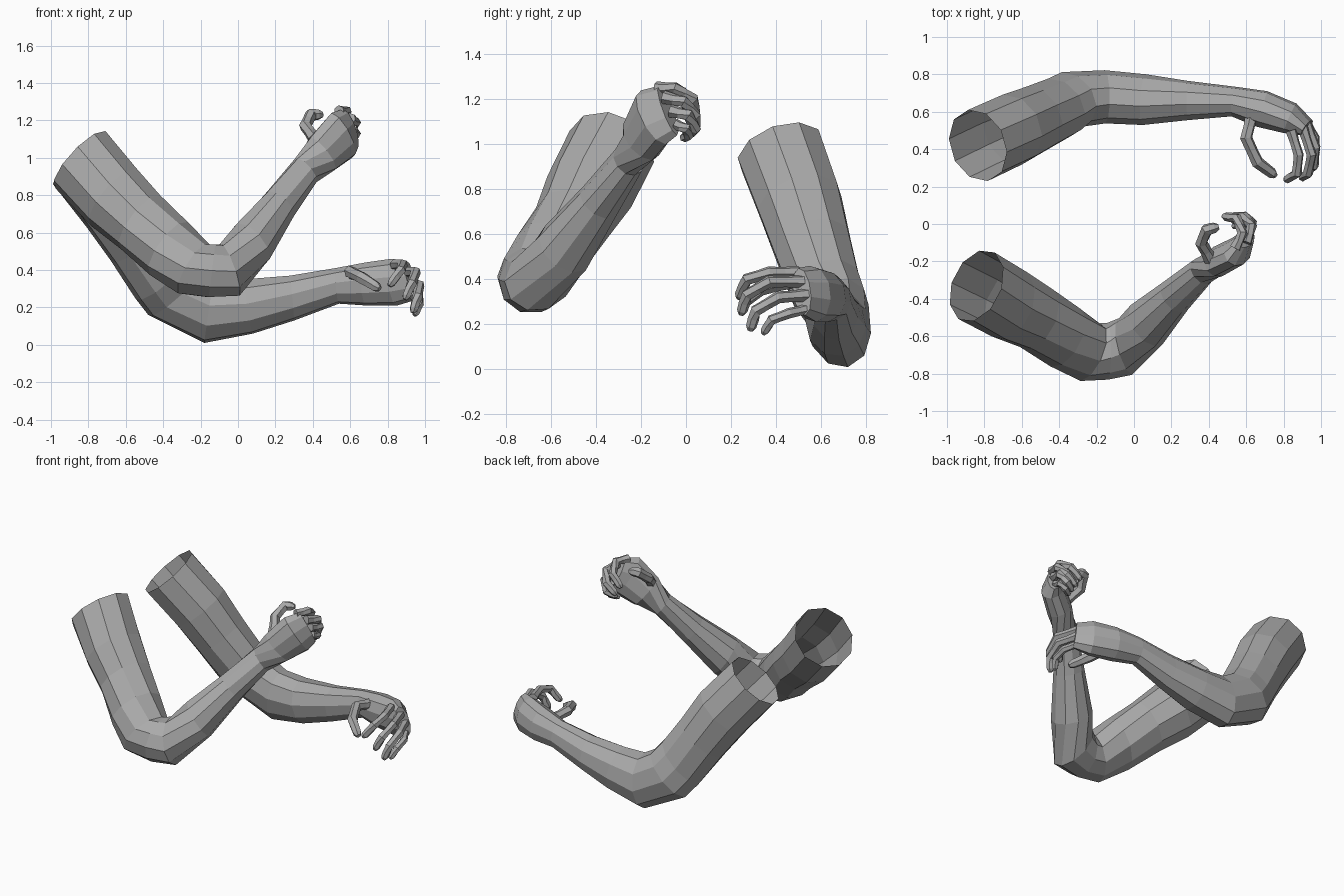
import bpy
import bmesh
from math import cos, sin, tau
from mathutils import Vector

cube = bpy.data.objects.get("Cube")
if cube:
    bpy.data.objects.remove(cube)

skin = bpy.data.materials.new("grey_skin")
skin.use_nodes = True
grey = (0.4, 0.4, 0.4, 1)
skin.diffuse_color = grey
skin.node_tree.nodes["Principled BSDF"].inputs["Base Color"].default_value = grey


def loft(name, rings, sides, cap_start=False):
    """Skin a tube over rings given as (crease-side point, outer point, half width)."""
    bm = bmesh.new()
    inner = [Vector(r[0]) for r in rings]
    outer = [Vector(r[1]) for r in rings]
    mids = [(a + b) / 2 for a, b in zip(inner, outer)]
    loops = []
    for i, (a, mid) in enumerate(zip(inner, mids)):
        along = mids[min(i + 1, len(mids) - 1)] - mids[max(i - 1, 0)]
        u = a - mid
        v = along.cross(u).normalized() * rings[i][2]
        loops.append([bm.verts.new(mid + u * cos(tau * k / sides) + v * sin(tau * k / sides))
                      for k in range(sides)])
    for low, high in zip(loops, loops[1:]):
        for k in range(sides):
            n = (k + 1) % sides
            bm.faces.new((low[k], low[n], high[n], high[k]))
    bm.faces.new(loops[-1])
    if cap_start:
        bm.faces.new(loops[0][::-1])
    bmesh.ops.recalc_face_normals(bm, faces=bm.faces)
    mesh = bpy.data.meshes.new(name)
    bm.to_mesh(mesh)
    bm.free()
    mesh.materials.append(skin)
    obj = bpy.data.objects.new(name, mesh)
    bpy.context.collection.objects.link(obj)


def digit(name, joints, across, radius):
    """Jointed finger tube with a knuckle bulge and a rounded tip."""
    pts = [Vector(p) for p in joints]
    path, sizes = [pts[0]], [1.1]
    for a, b in zip(pts, pts[1:]):
        path += [a.lerp(b, 0.5), b]
        sizes += [0.92, 1.0]
    path.append(pts[-1] + (pts[-1] - pts[-2]).normalized() * radius * 0.7)
    sizes[-1] = 0.85
    sizes.append(0.45)
    rings = []
    for i, (p, s) in enumerate(zip(path, sizes)):
        along = (path[min(i + 1, len(path) - 1)] - path[max(i - 1, 0)]).normalized()
        side = (across - along * across.dot(along)).normalized() * radius * s
        rings.append((p + side, p - side, radius * s))
    loft(name, rings, 6, True)


# Arm sections run shoulder, upper arm, elbow fan, forearm, wrist, palm, knuckles
near_arm = [
    ((-.70, -.23, 1.10), (-.985, -.43, .88), .20),
    ((-.53, -.34, .90), (-.80, -.52, .68), .20),
    ((-.40, -.42, .76), (-.64, -.59, .55), .175),
    ((-.26, -.50, .61), (-.48, -.71, .42), .165),
    ((-.15, -.56, .48), (-.32, -.81, .33), .15),
    ((-.13, -.55, .48), (-.15, -.81, .31), .145),
    ((-.10, -.53, .49), (.01, -.78, .31), .14),
    ((-.03, -.49, .62), (.17, -.58, .46), .135),
    ((.14, -.36, .80), (.30, -.41, .69), .10),
    ((.30, -.24, .99), (.42, -.27, .87), .075),
    ((.39, -.25, 1.11), (.51, -.15, .93), .08),
    ((.50, -.20, 1.24), (.61, -.09, 1.00), .075),
    ((.56, -.12, 1.26), (.63, -.04, 1.04), .045),
]
far_arm = [
    ((-.68, .385, 1.08), (-.99, .455, .86), .20),
    ((-.49, .47, .85), (-.81, .54, .63), .195),
    ((-.38, .53, .66), (-.68, .59, .45), .18),
    ((-.26, .59, .48), (-.55, .65, .25), .165),
    ((-.20, .63, .40), (-.48, .70, .16), .15),
    ((-.13, .64, .36), (-.18, .72, .01), .14),
    ((.03, .63, .35), (.08, .70, .06), .135),
    ((.28, .64, .37), (.30, .68, .13), .105),
    ((.52, .64, .41), (.54, .67, .22), .08),
    ((.68, .60, .44), (.69, .63, .21), .10),
    ((.82, .55, .46), (.85, .58, .21), .085),
    ((.90, .50, .45), (.95, .53, .24), .045),
]
near_digits = {
    "thumb": [(.41, -.19, 1.10), (.36, -.10, 1.17), (.39, -.03, 1.23), (.43, -.02, 1.23)],
    "index_finger": [(.54, -.13, 1.25), (.58, -.05, 1.25), (.55, .03, 1.20), (.49, .04, 1.14)],
    "middle_finger": [(.60, -.10, 1.21), (.63, -.01, 1.19), (.59, .04, 1.13), (.53, .04, 1.08)],
    "ring_finger": [(.61, -.07, 1.15), (.63, .01, 1.13), (.59, .04, 1.07), (.54, .02, 1.05)],
    "little_finger": [(.61, -.05, 1.09), (.62, .00, 1.07), (.58, .01, 1.04), (.54, -.01, 1.03)],
}
far_digits = {
    "thumb": [(.63, .58, .37), (.60, .46, .39), (.66, .33, .36), (.74, .27, .31)],
    "index_finger": [(.84, .50, .43), (.88, .37, .43), (.87, .27, .40), (.82, .24, .33)],
    "middle_finger": [(.90, .52, .39), (.95, .37, .39), (.93, .27, .33), (.90, .25, .26)],
    "ring_finger": [(.92, .54, .33), (.97, .41, .32), (.96, .31, .26), (.94, .29, .19)],
    "little_finger": [(.92, .55, .27), (.97, .46, .25), (.97, .38, .22), (.95, .35, .17)],
}

for label, arm, digits in (("near", near_arm, near_digits), ("far", far_arm, far_digits)):
    loft(label + "_arm", arm, 10)
    across = Vector(arm[-1][0]) - Vector(arm[-1][1])
    for part, joints in digits.items():
        size = .034 if part == "thumb" else .024 if part == "little_finger" else .028
        digit(label + "_" + part, joints, across, size)
